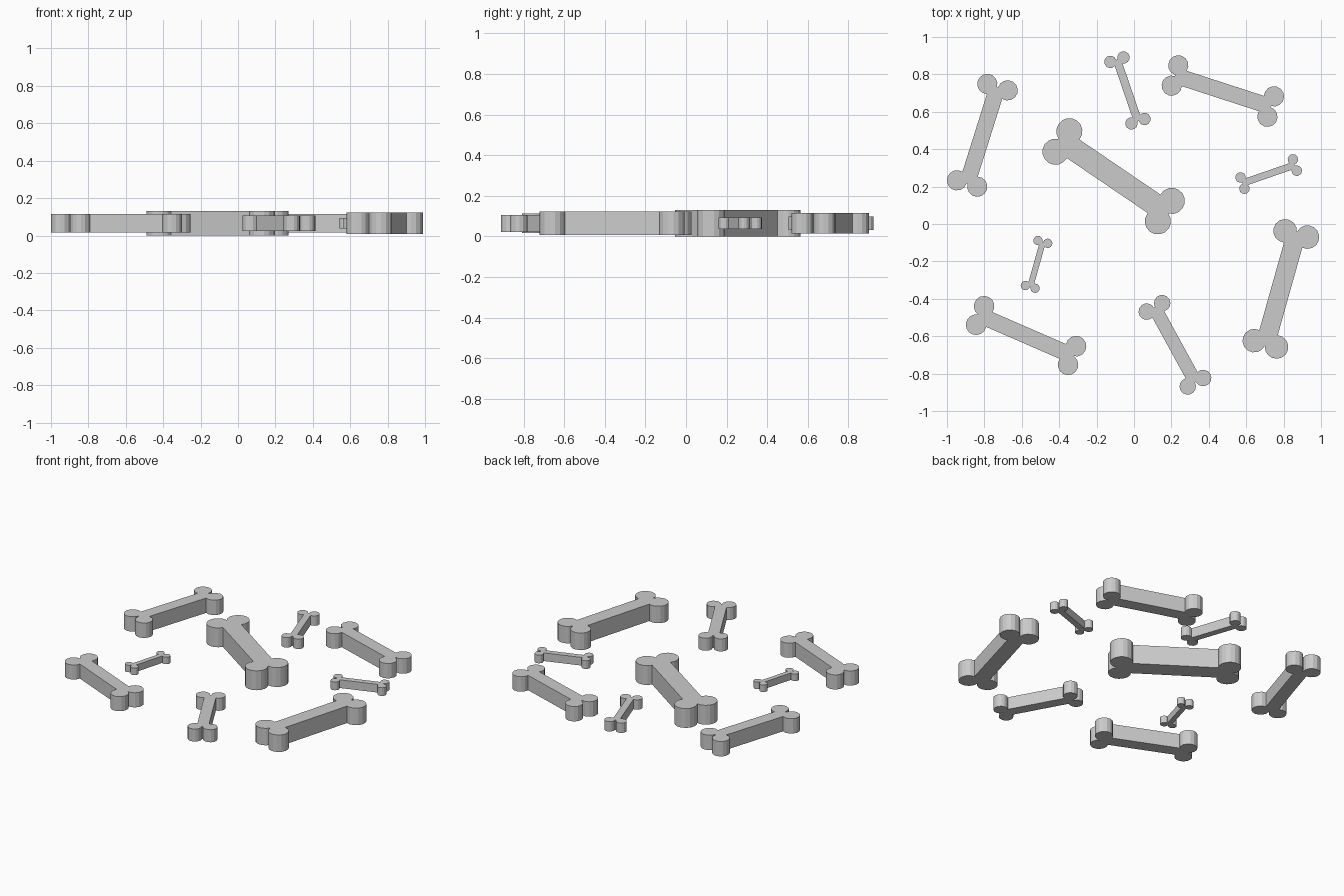
import bpy, bmesh
from math import sin, cos, asin, pi, radians

if "Cube" in bpy.data.objects:
    bpy.data.objects.remove(bpy.data.objects["Cube"])

MID_Z = 0.065      # all bones share one mid height
ARC_STEPS = 11     # facets around each knob


def bone_outline(half_len, offset, radius, half_bar):
    """Closed outline: four round knobs joined by a straight shaft."""
    start = pi + asin((offset - half_bar) / radius)   # knob meets shaft
    end = -asin(min(1.0, offset / radius))            # knob meets its twin
    arc = []
    for i in range(ARC_STEPS + 1):
        a = start + (end - start) * i / ARC_STEPS
        arc.append((half_len + radius * cos(a), offset + radius * sin(a)))
    right = arc + [(x, -y) for x, y in reversed(arc)]
    left = [(-x, -y) for x, y in right]
    return right + left


def make_bone(name, x, y, angle, half_len, offset, radius, half_bar, thick):
    bm = bmesh.new()
    verts = [bm.verts.new((u, v, -thick / 2))
             for u, v in bone_outline(half_len, offset, radius, half_bar)]
    face = bm.faces.new(verts)
    ext = bmesh.ops.extrude_face_region(bm, geom=[face], use_keep_orig=True)
    top = [g for g in ext["geom"] if isinstance(g, bmesh.types.BMVert)]
    bmesh.ops.translate(bm, verts=top, vec=(0, 0, thick))
    bmesh.ops.remove_doubles(bm, verts=bm.verts, dist=0.0005)
    bmesh.ops.recalc_face_normals(bm, faces=bm.faces)
    mesh = bpy.data.meshes.new(name)
    bm.to_mesh(mesh)
    bm.free()
    obj = bpy.data.objects.new(name, mesh)
    obj.location = (x, y, MID_Z)
    obj.rotation_euler.z = radians(angle)
    bpy.context.collection.objects.link(obj)


# name, x, y, angle, half length, knob offset, knob radius, half shaft, thickness
BONES = [
    ("bone_centre", -0.109, 0.255, -34.2, 0.331, 0.066, 0.070, 0.060, 0.130),
    ("bone_right", 0.785, -0.347, 74.3, 0.305, 0.062, 0.063, 0.051, 0.114),
    ("bone_top_left", -0.811, 0.474, 72.5, 0.270, 0.057, 0.054, 0.043, 0.100),
    ("bone_top_right", 0.475, 0.711, -18.0, 0.269, 0.057, 0.054, 0.043, 0.100),
    ("bone_bottom_left", -0.577, -0.596, -23.5, 0.268, 0.054, 0.055, 0.043, 0.098),
    ("bone_bottom", 0.219, -0.646, -61.3, 0.228, 0.047, 0.044, 0.036, 0.084),
    ("bone_top", -0.035, 0.714, -71.1, 0.174, 0.037, 0.033, 0.022, 0.066),
    ("bone_small_right", 0.720, 0.267, 19.0, 0.148, 0.032, 0.028, 0.019, 0.055),
    ("bone_small_left", -0.521, -0.216, 74.3, 0.125, 0.027, 0.025, 0.016, 0.047),
]
for spec in BONES:
    make_bone(*spec)
